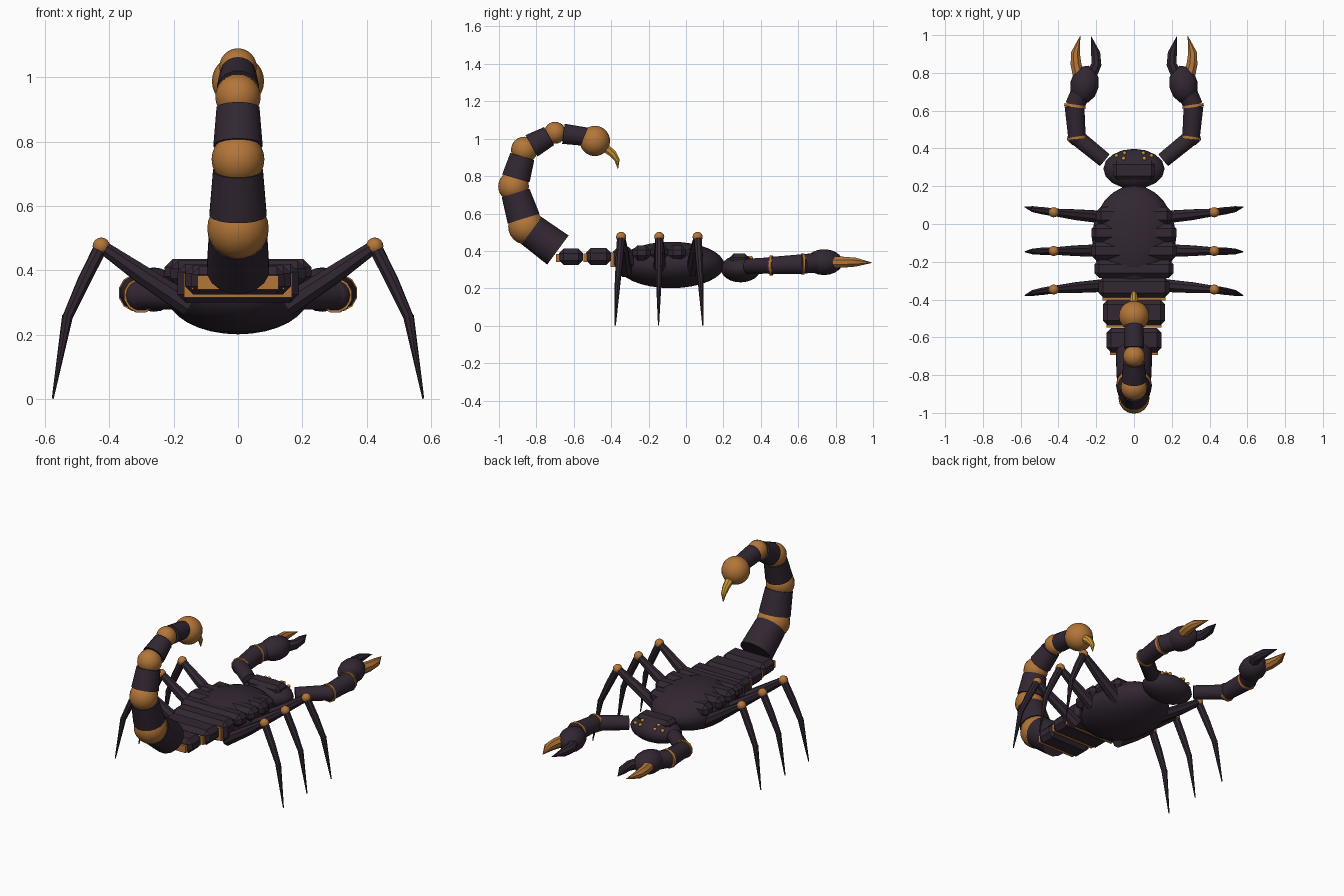
import bpy, bmesh, math
from mathutils import Vector, Matrix

if "Cube" in bpy.data.objects:
    bpy.data.objects.remove(bpy.data.objects["Cube"])


def material(name, rgb):
    m = bpy.data.materials.new(name)
    m.diffuse_color = (*rgb, 1)
    m.use_nodes = True
    m.node_tree.nodes["Principled BSDF"].inputs["Base Color"].default_value = m.diffuse_color
    return m


SHELL = material("dark_shell", (0.032, 0.020, 0.032))
AMBER = material("amber", (0.45, 0.18, 0.04))
GOLD = material("gold", (0.62, 0.32, 0.035))


def finish(bm, name, mat, angle=35):
    bmesh.ops.recalc_face_normals(bm, faces=bm.faces)
    me = bpy.data.meshes.new(name)
    bm.to_mesh(me)
    bm.free()
    ob = bpy.data.objects.new(name, me)
    me.materials.append(mat)
    bpy.context.collection.objects.link(ob)
    bpy.ops.object.select_all(action='DESELECT')
    ob.select_set(True)
    bpy.context.view_layer.objects.active = ob
    bpy.ops.object.shade_smooth_by_angle(angle=math.radians(angle))
    return ob


def ellipsoid(name, c, r, mat, seg=16, rings=12, tilt=0):
    bm = bmesh.new()
    bmesh.ops.create_uvsphere(bm, u_segments=seg, v_segments=rings, radius=1)
    bmesh.ops.transform(bm, verts=bm.verts, matrix=Matrix.Translation(c)
                        @ Matrix.Rotation(tilt, 4, 'Z') @ Matrix.Diagonal((*r, 1)))
    return finish(bm, name, mat)


def tube(name, pts, radii, mat, sides=12, flat=1.0):
    """Capped tube along a path; flat squeezes its vertical thickness."""
    pts = [Vector(p) for p in pts]
    bm = bmesh.new()
    rings = []
    for i, (p, r) in enumerate(zip(pts, radii)):
        d = (pts[min(i + 1, len(pts) - 1)] - pts[max(i - 1, 0)]).normalized()
        side = d.cross(Vector((0, 0, 1))).normalized()
        up = side.cross(d)
        ring = []
        for k in range(sides):
            a = 2 * math.pi * (k + 0.5) / sides
            ring.append(bm.verts.new(p + r * (math.cos(a) * side + flat * math.sin(a) * up)))
        rings.append(ring)
    for a, b in zip(rings, rings[1:]):
        for k in range(sides):
            n = (k + 1) % sides
            bm.faces.new((a[k], a[n], b[n], b[k]))
    bm.faces.new(rings[0])
    bm.faces.new(rings[-1])
    return finish(bm, name, mat)


def plate(name, y0, y1, hx, z0, z1, mat, bevel=0.025):
    """Bevelled box centred on x = 0."""
    bm = bmesh.new()
    bmesh.ops.create_cube(bm, size=1)
    bmesh.ops.transform(bm, verts=bm.verts,
                        matrix=Matrix.Translation((0, (y0 + y1) / 2, (z0 + z1) / 2))
                        @ Matrix.Diagonal((2 * hx, y1 - y0, z1 - z0, 1)))
    if bevel:
        bmesh.ops.bevel(bm, geom=bm.edges[:], offset=bevel, segments=1, affect='EDGES')
    return finish(bm, name, mat, 20)


# Body and head
ellipsoid("body", (0, -0.08, 0.325), (0.222, 0.285, 0.124), SHELL, 24, 16)
ellipsoid("head", (0, 0.292, 0.305), (0.162, 0.106, 0.073), SHELL)
plate("head_plate", 0.235, 0.335, 0.112, 0.30, 0.385, SHELL, 0.02)

# Overlapping back plates
for i, (y, hx, top) in enumerate([(0.05, 0.20, 0.415), (-0.04, 0.226, 0.43),
                                  (-0.135, 0.228, 0.435), (-0.23, 0.21, 0.43)]):
    plate(f"back_plate_{i + 1}", y - 0.055, y + 0.04, hx, top - 0.08, top, SHELL)

# Rear abdomen segments with amber bands between them
for i, (y0, y1, hx, z0, z1) in enumerate([(-0.39, -0.28, 0.188, 0.30, 0.42),
                                          (-0.535, -0.40, 0.165, 0.325, 0.415),
                                          (-0.68, -0.55, 0.146, 0.325, 0.412)]):
    plate(f"abdomen_segment_{i + 1}", y0, y1, hx, z0, z1, SHELL)
    plate(f"abdomen_band_{i + 1}", y0 - 0.014, y0 + 0.03, hx - 0.02, z0 + 0.015, z1 - 0.028, AMBER, 0)

# Eyes
for s in (-1, 1):
    for x, y, z in ((0.05, 0.376, 0.347), (0.093, 0.362, 0.342), (0.055, 0.347, 0.362)):
        ellipsoid("eye", (s * x, y, z), (0.011,) * 3, GOLD, 8, 6)

# Tail: dark sections separated by amber joint balls
joints = [Vector((0, *p)) for p in ((-0.685, 0.405), (-0.855, 0.530), (-0.922, 0.745),
                                    (-0.865, 0.940), (-0.700, 1.032), (-0.490, 1.005))]
rad = [0.100, 0.092, 0.079, 0.068, 0.056, 0.05]
for i in range(5):
    a, b = joints[i], joints[i + 1]
    d = (b - a).normalized()
    start = a + d * (0.045 if i else 0)
    tube(f"tail_section_{i + 1}", [start, b - d * 0.037], [rad[i] * 0.985, rad[i + 1] * 1.0], SHELL, 16)
    if i < 4:
        ellipsoid(f"tail_joint_{i + 1}", b, (rad[i + 1] * 1.04,) * 3, AMBER)

# Venom bulb and stinger
ellipsoid("tail_bulb", (0, -0.487, 0.988), (0.081,) * 3, AMBER, 20, 14)
tube("stinger", [(0, -0.435, 0.955), (0, -0.39, 0.918), (0, -0.368, 0.885), (0, -0.364, 0.838)],
     [0.026, 0.021, 0.015, 0.001], GOLD, 8)

for s, label in ((-1, "left"), (1, "right")):
    # Three walking legs on each side
    for i, (hip_y, knee_y, tip_y) in enumerate([(0.035, 0.062, 0.09), (-0.14, -0.143, -0.147),
                                                (-0.325, -0.347, -0.378)]):
        n = f"{label}_leg_{i + 1}"
        knee = (s * 0.425, knee_y, 0.475)
        mid_y = knee_y + 0.55 * (tip_y - knee_y)
        tube(n + "_thigh", [(s * 0.15, hip_y, 0.29), (s * 0.30, (hip_y + knee_y) / 2, 0.388), knee],
             [0.037, 0.031, 0.021], SHELL, 8)
        ellipsoid(n + "_knee", knee, (0.027,) * 3, AMBER, 12, 8)
        tube(n + "_shin", [knee, (s * 0.48, (knee_y + mid_y) / 2, 0.365), (s * 0.532, mid_y, 0.25)],
             [0.022, 0.021, 0.016], SHELL, 8)
        tube(n + "_foot", [(s * 0.530, mid_y, 0.258), (s * 0.576, tip_y, 0.001)],
             [0.017, 0.003], SHELL, 8)

    # Pincer arm
    elbow, wrist = (s * 0.302, 0.458, 0.322), (s * 0.315, 0.625, 0.33)
    tube(label + "_upper_arm", [(s * 0.155, 0.338, 0.318), elbow], [0.042, 0.045], SHELL)
    ellipsoid(label + "_elbow", elbow, (0.051, 0.045, 0.048), SHELL, 12, 8)
    tube(label + "_elbow_ring", [(s * 0.301, 0.449, 0.322), (s * 0.303, 0.463, 0.322)],
         [0.055, 0.055], AMBER)
    tube(label + "_forearm", [elbow, wrist], [0.048, 0.054], SHELL)
    tube(label + "_wrist_ring", [(s * 0.314, 0.618, 0.33), (s * 0.312, 0.632, 0.33)],
         [0.059, 0.057], AMBER)
    tube(label + "_wrist", [wrist, (s * 0.275, 0.71, 0.338)], [0.052, 0.056], SHELL)
    ellipsoid(label + "_hand", (s * 0.262, 0.738, 0.34), (0.076, 0.102, 0.069), SHELL, 12, 10, s * 0.2)

    # Pincer fingers: dark inner, amber outer
    tube(label + "_inner_finger", [(s * 0.225, 0.79, 0.34), (s * 0.199, 0.845, 0.34),
                                   (s * 0.203, 0.905, 0.34), (s * 0.226, 0.992, 0.337)],
         [0.032, 0.029, 0.026, 0.001], SHELL, 8)
    tube(label + "_outer_finger", [(s * 0.293, 0.79, 0.34), (s * 0.307, 0.845, 0.34),
                                   (s * 0.310, 0.905, 0.34), (s * 0.285, 0.995, 0.337)],
         [0.034, 0.031, 0.026, 0.001], AMBER, 8)
